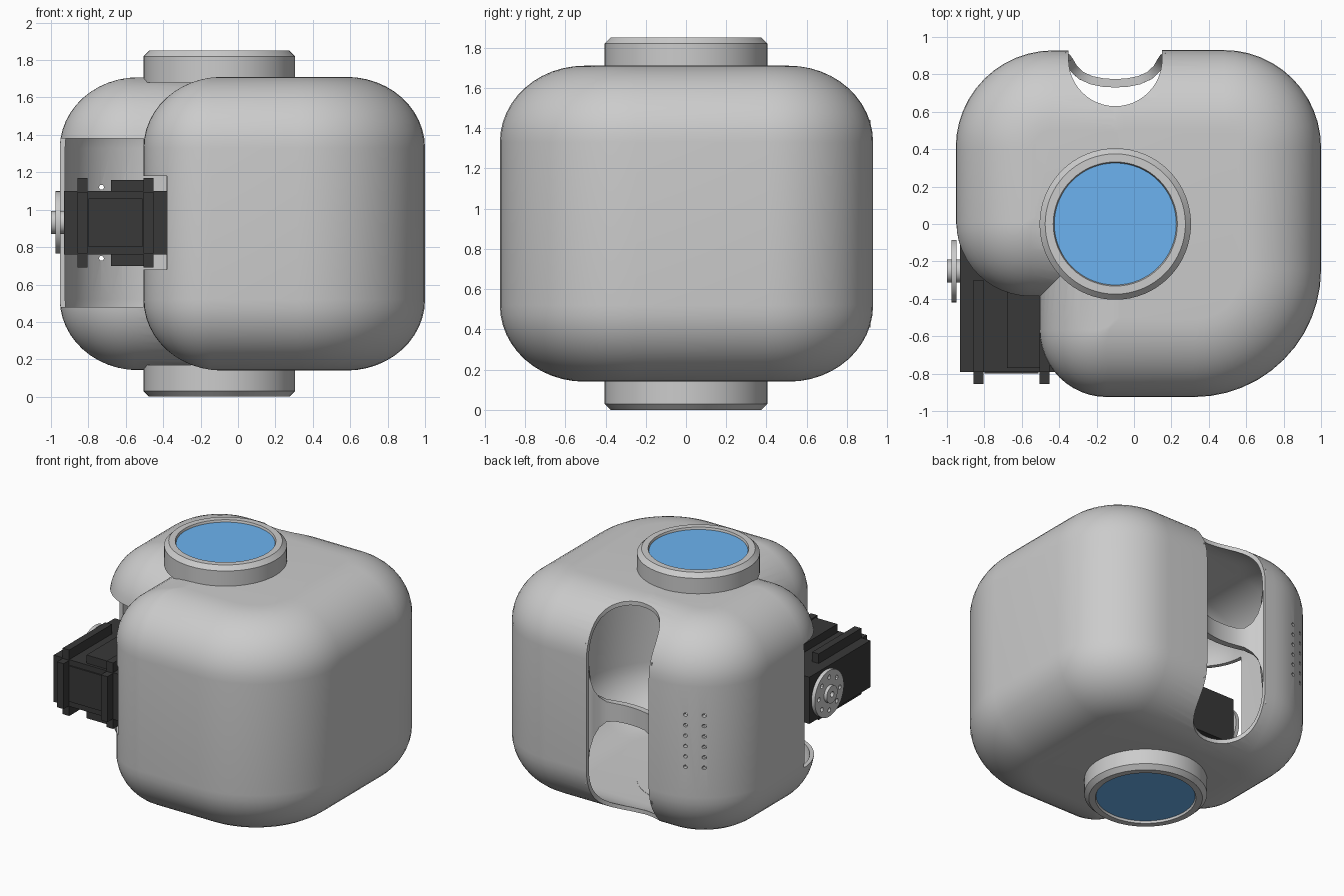
import bpy, bmesh, math
from mathutils import Matrix, Vector

if "Cube" in bpy.data.objects:
    bpy.data.objects.remove(bpy.data.objects["Cube"])


def material(name, rgb):
    m = bpy.data.materials.new(name)
    m.diffuse_color = (*rgb, 1)
    m.use_nodes = True
    m.node_tree.nodes["Principled BSDF"].inputs["Base Color"].default_value = m.diffuse_color
    return m


BLUE = material("blue", (0.15, 0.45, 0.87))
BLACK = material("black", (0.04, 0.04, 0.04))


def make(name, bm, mat=None):
    bmesh.ops.recalc_face_normals(bm, faces=bm.faces)
    me = bpy.data.meshes.new(name)
    bm.to_mesh(me)
    bm.free()
    ob = bpy.data.objects.new(name, me)
    bpy.context.collection.objects.link(ob)
    if mat:
        me.materials.append(mat)
    return ob


def activate(ob):
    bpy.ops.object.select_all(action='DESELECT')
    ob.select_set(True)
    bpy.context.view_layer.objects.active = ob


def smooth(ob, deg=30):
    activate(ob)
    bpy.ops.object.shade_smooth_by_angle(angle=math.radians(deg))


def boolean(ob, other, op='DIFFERENCE'):
    activate(ob)
    m = ob.modifiers.new("cut", 'BOOLEAN')
    m.operation, m.object, m.solver = op, other, 'EXACT'
    bpy.ops.object.modifier_apply(modifier=m.name)
    bpy.data.objects.remove(other)


def add_box(bm, x0, x1, y0, y1, z0, z1):
    mat = Matrix.Translation(((x0 + x1) / 2, (y0 + y1) / 2, (z0 + z1) / 2)) @ \
        Matrix.Diagonal((x1 - x0, y1 - y0, z1 - z0, 1))
    bmesh.ops.create_cube(bm, size=1, matrix=mat)


def add_cyl(bm, centre, r, depth, axis, n=32):
    rot = Vector((0, 0, 1)).rotation_difference(Vector(axis)).to_matrix().to_4x4()
    bmesh.ops.create_cone(bm, cap_ends=True, segments=n, radius1=r, radius2=r,
                          depth=depth, matrix=Matrix.Translation(centre) @ rot)


def boxes(name, dims, mat=None):
    bm = bmesh.new()
    for d in dims:
        add_box(bm, *d)
    return make(name, bm, mat)


def rounded_block(name, x0, x1, y0, y1, z0, z1, radii, t=0.0, seg=12):
    """Block with own radius per vertical corner and elliptical top/bottom fillets."""
    fh, fv = 0.42 - t, 0.38 - t
    levels = [(fh * (1 - math.sin(a)), z0 + t + fv * (1 - math.cos(a)))
              for a in [math.pi / 2 * i / seg for i in range(seg + 1)]]
    levels += [(i, z0 + z1 - z) for i, z in reversed(levels)]
    bm = bmesh.new()
    rings = []
    for inset, z in levels:
        ring, d = [], inset + t
        for k, (cx, cy, sx, sy) in enumerate(((x1, y1, 1, 1), (x0, y1, -1, 1),
                                              (x0, y0, -1, -1), (x1, y0, 1, -1))):
            r = max(radii[k] - d, 0.01)
            px, py = cx - sx * (d + r), cy - sy * (d + r)
            for j in range(seg + 1):
                a = math.pi / 2 * (k + j / seg)
                ring.append(bm.verts.new((px + r * math.cos(a), py + r * math.sin(a), z)))
        rings.append(ring)
    n = len(rings[0])
    for a, b in zip(rings, rings[1:]):
        for i in range(n):
            bm.faces.new((a[i], a[(i + 1) % n], b[(i + 1) % n], b[i]))
    bm.faces.new(rings[0])
    bm.faces.new(rings[-1])
    return make(name, bm)


# Housing: main block joined to the shorter left block, then hollowed
def housing(name, t):
    main = rounded_block(name, -0.505, 1.0, -0.925, 0.93, 0.14, 1.71, (0.52, 0.45, 0.36, 0.68), t)
    side = rounded_block("side", -0.953, 0.5, -0.39, 0.928, 0.142, 1.708, (0.45, 0.52, 0.40, 0.45), t)
    boolean(main, side, 'UNION')
    return main


body = housing("housing", 0)
boolean(body, housing("hollow", 0.028))

# Back window, cut straight down through the rear wall
bm = bmesh.new()
pts = [(0.15, 1.1), (-0.35, 1.1)] + \
      [(-0.1 - 0.25 * math.cos(math.pi * i / 24), 0.88 - 0.25 * math.sin(math.pi * i / 24))
       for i in range(25)]
face = bm.faces.new([bm.verts.new((x, y, 0.05)) for x, y in pts])
top = bmesh.ops.extrude_face_region(bm, geom=[face])
bmesh.ops.translate(bm, vec=(0, 0, 1.75), verts=[v for v in top['geom'] if isinstance(v, bmesh.types.BMVert)])
boolean(body, make("window_cutter", bm))

# Motor opening, side slot and small vent holes
boolean(body, boxes("opening_cutter", [(-1.1, -0.506, -0.5, 0.0, 0.48, 1.38)]))
boolean(body, boxes("slot_cutter", [(-0.6, -0.38, -1.1, -0.3, 0.68, 1.18)]))
bm = bmesh.new()
for x in (-0.73, -0.62):
    for i in range(6):
        add_cyl(bm, (x, 0.85, 0.74 + 0.076 * i), 0.013, 0.4, (0, 1, 0), 12)
boolean(body, make("vent_cutter", bm))
smooth(body)

# Curved handle across the back window, flaring into lips at both sides
bm = bmesh.new()
half = [(0.0, 0.775), (0.06, 0.778), (0.12, 0.79), (0.17, 0.812), (0.205, 0.845),
        (0.225, 0.88), (0.242, 0.905), (0.265, 0.917)]
path = [(-x, y) for x, y in reversed(half[1:])] + half
grid = []
for x, y in path:
    h = 0.065 + 0.45 * (abs(x) / 0.265) ** 9
    grid.append([bm.verts.new((-0.1 + x, y, 0.925 + h * (j / 4 - 1))) for j in range(9)])
for a, b in zip(grid, grid[1:]):
    for j in range(8):
        bm.faces.new((a[j], b[j], b[j + 1], a[j + 1]))
handle = make("back_handle", bm)
for f in handle.data.polygons:
    if f.normal.y < 0:
        handle.data.flip_normals()
        break
activate(handle)
sol = handle.modifiers.new("thickness", 'SOLIDIFY')
sol.thickness, sol.offset = 0.045, -1
bpy.ops.object.modifier_apply(modifier=sol.name)
smooth(handle, 40)


# Collars with blue plates, top and bottom
def collar(name, z_body, z_end):
    s = 1 if z_end > z_body else -1
    prof = [(0.325, z_body - s * 0.03), (0.405, z_body - s * 0.03), (0.405, z_end - s * 0.03),
            (0.375, z_end), (0.332, z_end), (0.325, z_end - s * 0.02)]
    bm = bmesh.new()
    n = 64
    rings = [[bm.verts.new((-0.1 + r * math.cos(2 * math.pi * i / n),
                            r * math.sin(2 * math.pi * i / n), z)) for i in range(n)]
             for r, z in prof]
    for a, b in zip(rings, rings[1:] + rings[:1]):
        for i in range(n):
            bm.faces.new((a[i], a[(i + 1) % n], b[(i + 1) % n], b[i]))
    smooth(make(name + "_collar", bm))
    bm = bmesh.new()
    add_cyl(bm, (-0.1, 0, z_end - s * 0.025), 0.326, 0.02, (0, 0, 1), 64)
    smooth(make(name + "_plate", bm, BLUE))


collar("top", 1.71, 1.85)
collar("bottom", 0.14, 0.0)

# Motor body with flanges and front mounting tabs
motor = [(-0.93, -0.38, -0.79, -0.09, 0.76, 1.10),
         (-0.68, -0.455, -0.77, -0.12, 0.70, 1.16)]
for x0, x1 in ((-0.858, -0.805), (-0.505, -0.452)):
    motor.append((x0, x1, -0.76, -0.30, 0.69, 1.17))
    for z0, z1 in ((0.69, 0.77), (1.09, 1.17)):
        motor.append((x0, x1, -0.79, -0.62, z0, z1))
    motor.append((x0, x1, -0.855, -0.78, 0.765, 1.095))
motor.append((-0.80, -0.51, -0.80, -0.785, 0.80, 1.06))
boxes("motor", motor, BLACK)

# Motor horn: drilled disc and hub
bm = bmesh.new()
add_cyl(bm, (-0.963, -0.252, 0.932), 0.167, 0.028, (1, 0, 0), 48)
horn = make("horn_disc", bm)
bm = bmesh.new()
for i in range(8):
    a = math.pi * i / 4
    add_cyl(bm, (-0.963, -0.252 + 0.12 * math.cos(a), 0.932 + 0.12 * math.sin(a)), 0.016, 0.1, (1, 0, 0), 12)
boolean(horn, make("horn_cutter", bm))
smooth(horn)
bm = bmesh.new()
add_cyl(bm, (-0.965, -0.252, 0.932), 0.062, 0.07, (1, 0, 0), 32)
hub = make("horn_hub", bm)
bm = bmesh.new()
add_cyl(bm, (-1.0, -0.252, 0.932), 0.02, 0.05, (1, 0, 0), 16)
boolean(hub, make("hub_cutter", bm))
smooth(hub)
